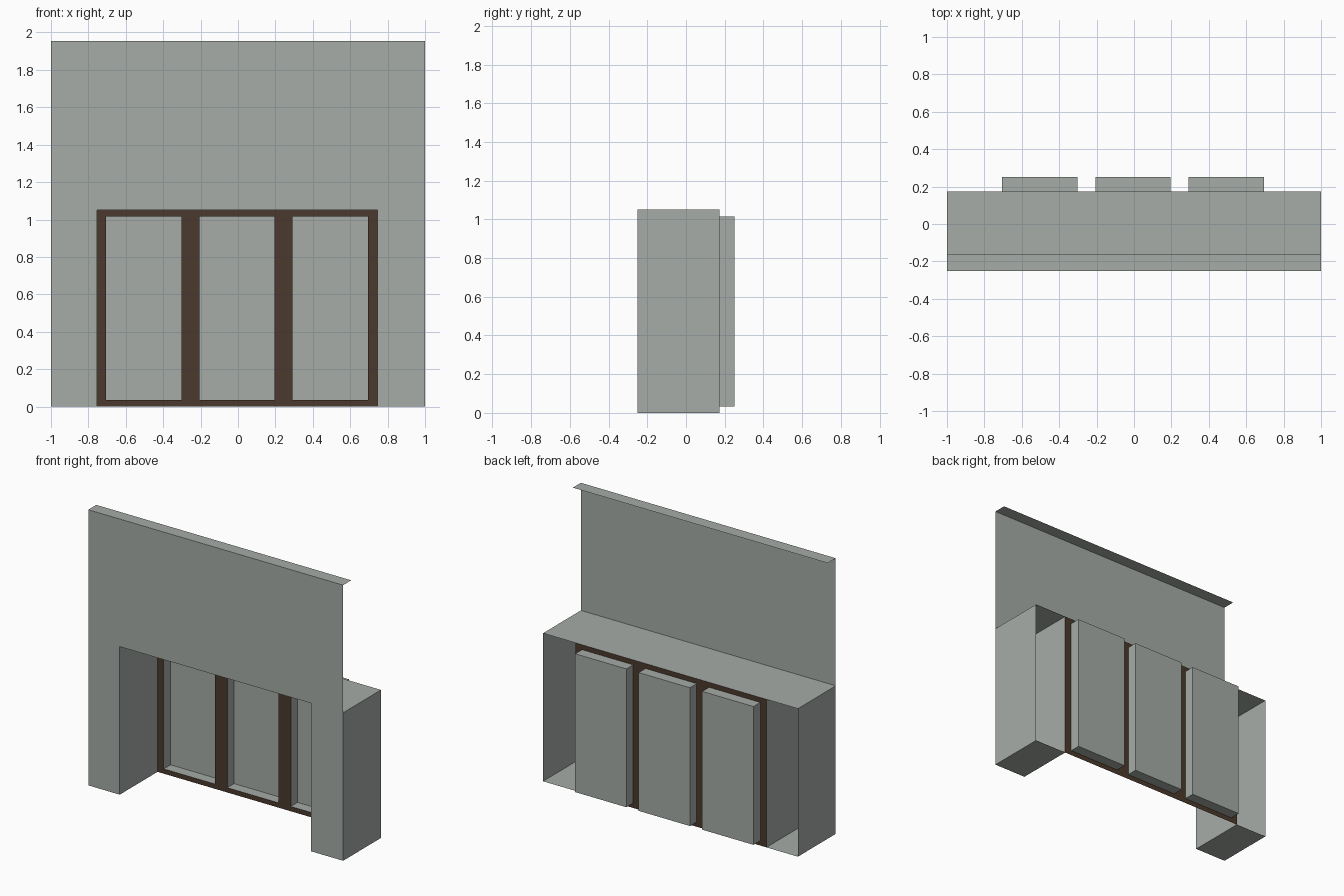
import bpy
import bmesh

if "Cube" in bpy.data.objects:
    bpy.data.objects.remove(bpy.data.objects["Cube"], do_unlink=True)


def material(name, rgb):
    mat = bpy.data.materials.new(name)
    mat.use_nodes = True
    mat.diffuse_color = (*rgb, 1)
    mat.node_tree.nodes["Principled BSDF"].inputs["Base Color"].default_value = (*rgb, 1)
    return mat


GREY = material("grey_plaster", (0.381, 0.412, 0.386))
BROWN = material("brown_wood", (0.070, 0.042, 0.026))


def sheet(name, faces, mat):
    """Thin surface made of flat polygons, each given as a list of corners."""
    bm = bmesh.new()
    for corners in faces:
        bm.faces.new([bm.verts.new(c) for c in corners])
    bmesh.ops.remove_doubles(bm, verts=bm.verts, dist=0.0001)
    mesh = bpy.data.meshes.new(name)
    bm.to_mesh(mesh)
    bm.free()
    mesh.materials.append(mat)
    obj = bpy.data.objects.new(name, mesh)
    bpy.context.collection.objects.link(obj)
    return obj


# Rectangles lying across each axis; swapping the end values flips the facing
def across_x(x, y0, y1, z0, z1):
    return [(x, y0, z0), (x, y1, z0), (x, y1, z1), (x, y0, z1)]


def across_y(y, x0, x1, z0, z1):
    return [(x0, y, z0), (x1, y, z0), (x1, y, z1), (x0, y, z1)]


def across_z(z, x0, x1, y0, y1):
    return [(x0, y0, z), (x1, y0, z), (x1, y1, z), (x0, y1, z)]


FRONT, BACK, NICHE_BACK = -0.25, 0.174, 0.25
TOP, SHELF = 1.955, 1.05
LEFT, RIGHT = -0.753, 0.747          # opening sides
SILL, HEAD = 0.034, 1.015            # niche bottom and top
NICHE_HALF, PITCH, MIDDLE = 0.201, 0.4985, -0.005

# Front wall with the large opening
outline = [(-1, 0), (LEFT, 0), (LEFT, SHELF), (RIGHT, SHELF),
           (RIGHT, 0), (1, 0), (1, TOP), (-1, TOP)]
sheet("front_wall", [[(x, FRONT, z) for x, z in outline]], GREY)

# Narrow return at the top of the wall, and the ledge over the recess
sheet("top_return", [across_z(TOP, -1, 1, FRONT, -0.16)], GREY)
sheet("ledge", [across_z(SHELF, -1, 1, FRONT, BACK)], GREY)

# Hollow side piers, open at the back
for name, outer, inner in (("right", -1, LEFT), ("left", 1, RIGHT)):
    lo, hi = min(outer, inner), max(outer, inner)
    sheet(name + "_pier", [
        across_x(lo, BACK, FRONT, 0, SHELF),
        across_x(hi, FRONT, BACK, 0, SHELF),
        across_z(0, lo, hi, BACK, FRONT)], GREY)

# Wooden frame: rails along top and bottom, posts between the niches
niches = [(MIDDLE + i * PITCH - NICHE_HALF, MIDDLE + i * PITCH + NICHE_HALF)
          for i in (-1, 0, 1)]
edges = [LEFT] + [x for pair in niches for x in pair] + [RIGHT]
frame = [across_y(BACK, LEFT, RIGHT, 0, SILL),
         across_y(BACK, LEFT, RIGHT, HEAD, SHELF)]
frame += [across_y(BACK, a, b, SILL, HEAD) for a, b in zip(edges[::2], edges[1::2])]
sheet("wooden_frame", frame, BROWN)

# Shallow niches set behind the frame
for label, (x0, x1) in zip(("right", "middle", "left"), niches):
    sheet(label + "_niche", [
        across_y(NICHE_BACK, x1, x0, SILL, HEAD),
        across_x(x0, NICHE_BACK, BACK, SILL, HEAD),
        across_x(x1, BACK, NICHE_BACK, SILL, HEAD),
        across_z(SILL, x0, x1, NICHE_BACK, BACK),
        across_z(HEAD, x0, x1, BACK, NICHE_BACK)], GREY)
